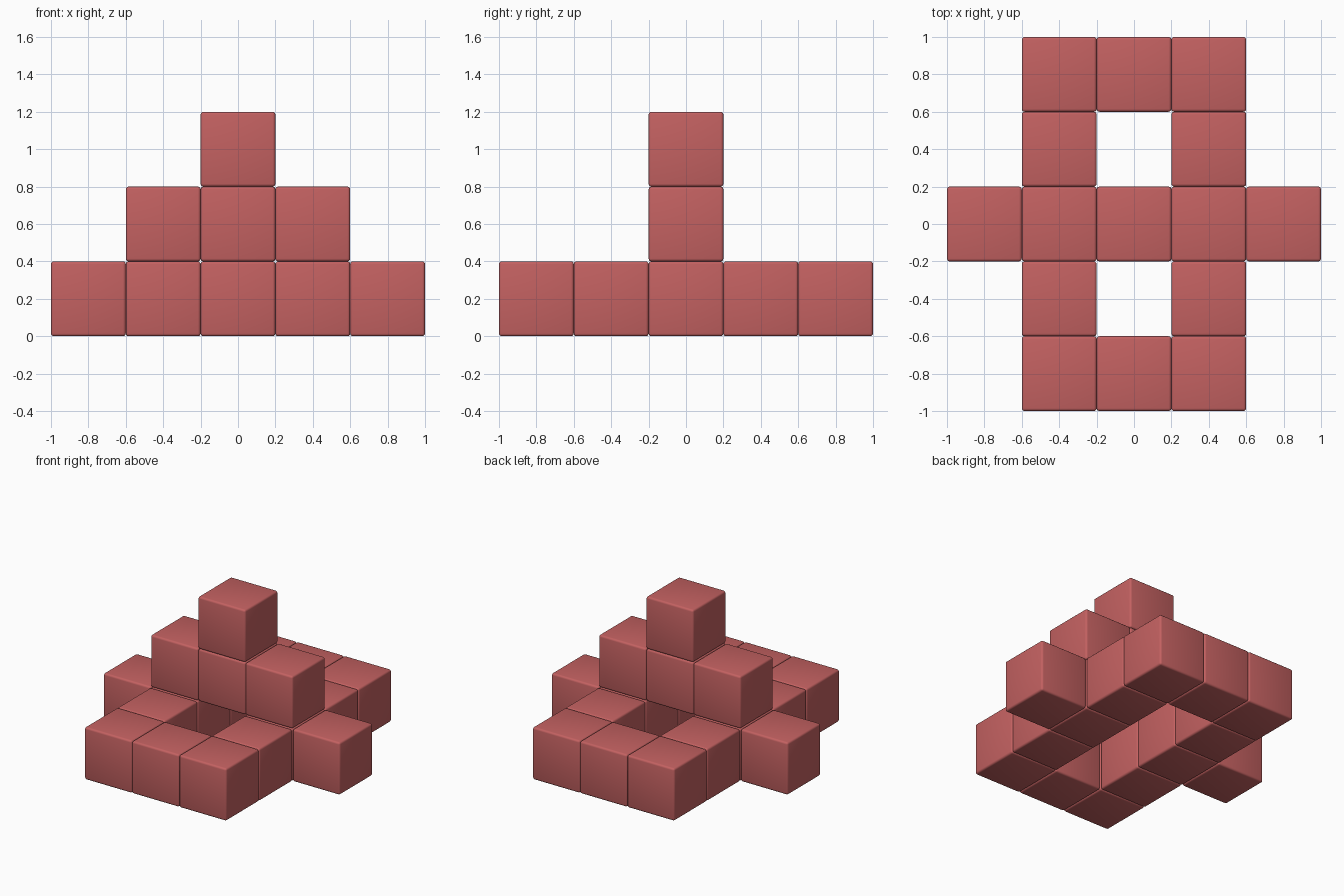
import bpy
import bmesh
from math import radians

old = bpy.data.objects.get("Cube")
if old:
    bpy.data.objects.remove(old, do_unlink=True)

SIZE = 0.4

# Single red colour
red = bpy.data.materials.new("soft red")
red.use_nodes = True
colour = (0.55, 0.12, 0.12, 1)
red.diffuse_color = colour
red.node_tree.nodes["Principled BSDF"].inputs["Base Color"].default_value = colour

# One shared block with narrow rounded edges
mesh = bpy.data.meshes.new("rounded_block")
bm = bmesh.new()
bmesh.ops.create_cube(bm, size=SIZE)
bmesh.ops.bevel(bm, geom=bm.edges[:], offset=0.015, segments=3,
                profile=0.5, affect='EDGES')
bm.to_mesh(mesh)
bm.free()
mesh.materials.append(red)


def block(name, x, y, level):
    obj = bpy.data.objects.new(name, mesh)
    obj.location = (x * SIZE, y * SIZE, (level + 0.5) * SIZE)
    bpy.context.collection.objects.link(obj)
    return obj


# Bottom layer: a hollow ring, plus one block sticking out on each side
for side, sx in (("left", 1), ("right", -1)):
    for y in range(-2, 3):
        block(f"{side}_wall_block", sx, y, 0)
    block(f"{side}_outer_block", 2 * sx, 0, 0)
block("front_wall_block", 0, -2, 0)
block("back_wall_block", 0, 2, 0)

# Middle layer: a bridge across the hollow
for x in (-1, 0, 1):
    block("bridge_block", x, 0, 1)

# Top layer
top = block("top_block", 0, 0, 2)

# Smooth the rounded edges of the shared mesh
bpy.context.view_layer.objects.active = top
top.select_set(True)
bpy.ops.object.shade_smooth_by_angle(angle=radians(40))
